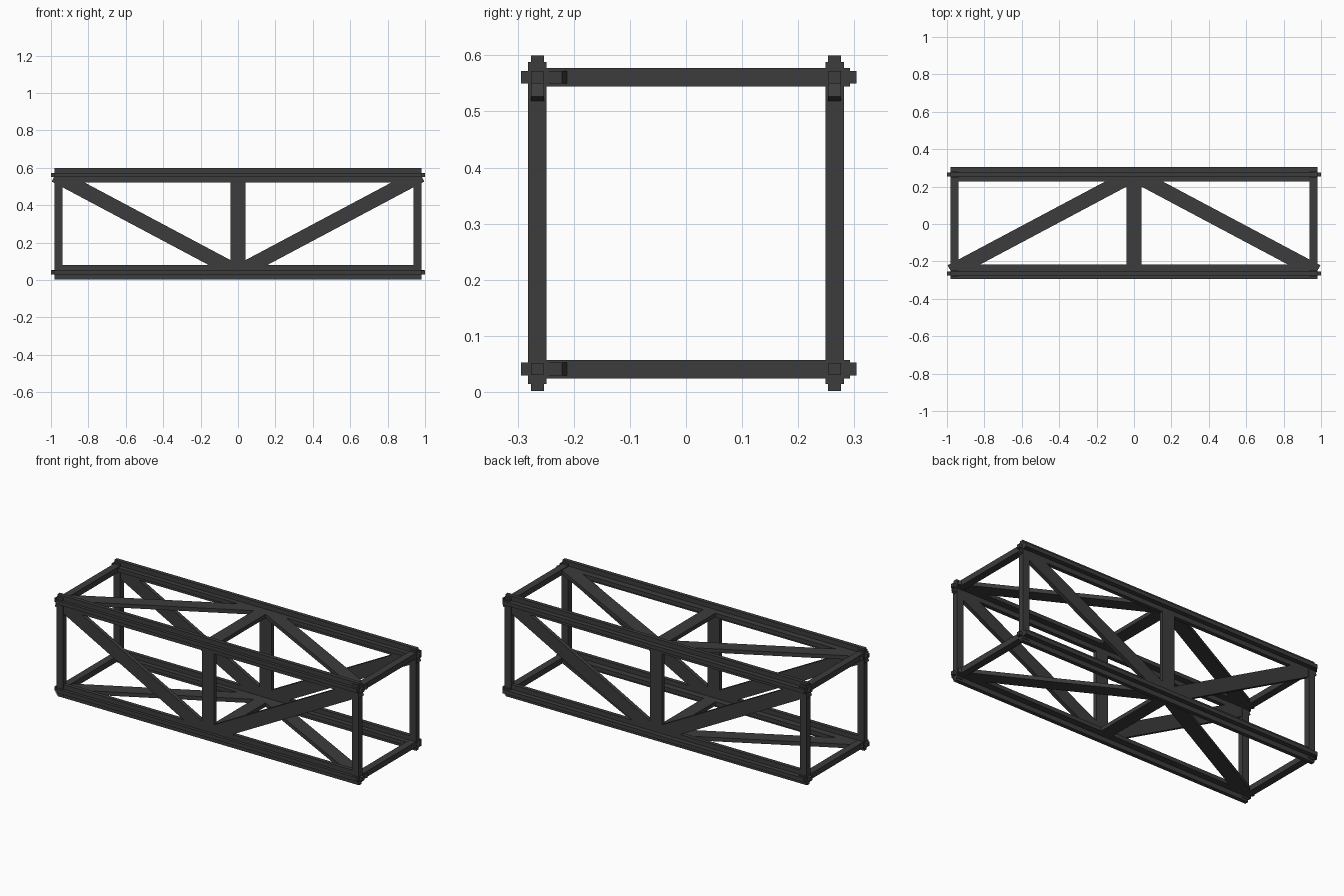
import bpy
from math import atan2, hypot
from mathutils import Matrix, Vector

if "Cube" in bpy.data.objects:
    bpy.data.objects.remove(bpy.data.objects["Cube"])

mat = bpy.data.materials.new("dark_steel")
mat.diffuse_color = (0.045, 0.045, 0.045, 1)
mat.use_nodes = True
mat.node_tree.nodes["Principled BSDF"].inputs["Base Color"].default_value = mat.diffuse_color

W, T, TE = 0.078, 0.023, 0.033      # bar width, plate thickness, end post thickness
LO, HI = 0.041, 0.561               # chord centre heights
YC, DY = 0.265, 0.005               # chord offset in y, shift of the flat trusses
END = 0.98


def box(name, size, matrix):
    x, y, z = (s / 2 for s in size)
    v = [(a * x, b * y, c * z) for a in (-1, 1) for b in (-1, 1) for c in (-1, 1)]
    f = [(0, 1, 3, 2), (4, 6, 7, 5), (0, 4, 5, 1), (2, 3, 7, 6), (0, 2, 6, 4), (1, 5, 7, 3)]
    me = bpy.data.meshes.new(name)
    me.from_pydata([matrix @ Vector(p) for p in v], [], f)
    if matrix.determinant() < 0:
        me.flip_normals()
    me.materials.append(mat)
    ob = bpy.data.objects.new(name, me)
    bpy.context.collection.objects.link(ob)
    return ob


def bar(name, a, b, width, thick, frame):
    # bar in the local xz plane of a truss, thickness along local y
    dx, dz = b[0] - a[0], b[1] - a[1]
    m = (Matrix.Translation(((a[0] + b[0]) / 2, 0, (a[1] + b[1]) / 2))
         @ Matrix.Rotation(-atan2(dz, dx), 4, 'Y'))
    box(name, (hypot(dx, dz), thick, width), frame @ m)


def truss(name, frame):
    h = (HI - LO) / 2
    for side, z in (("low", -h), ("high", h)):
        bar(f"{name}_{side}_chord", (-END, z), (END, z), W, T, frame)
    bar(f"{name}_middle_post", (0, -h), (0, h), W, T, frame)
    for side, s in (("left", -1), ("right", 1)):
        bar(f"{name}_{side}_end_post", (s * 0.96, -h - 0.027), (s * 0.96, h + 0.027), 0.042, TE, frame)
        bar(f"{name}_{side}_diagonal", (s * 0.978, h), (0, -h), W, T, frame)


ZM = (LO + HI) / 2

# Upright trusses on the front and back
for name, y in (("front", -YC), ("back", YC)):
    truss(name, Matrix.Translation((0, y, ZM)))

# Flat trusses on the top and bottom, apex towards the back
flat = Matrix(((1, 0, 0, 0), (0, 0, -1, 0), (0, 1, 0, 0), (0, 0, 0, 1)))
for name, z in (("bottom", LO), ("top", HI)):
    truss(name, Matrix.Translation((0, DY, z)) @ flat)

# Square connector pins poking out of the chord ends
for yn, y in (("front", -YC), ("back", YC)):
    for zn, z in (("bottom", LO), ("top", HI)):
        for xn, s in (("left", -1), ("right", 1)):
            box(f"{zn}_{yn}_{xn}_pin", (0.05, 0.022, 0.022), Matrix.Translation((s * 0.975, y, z)))
